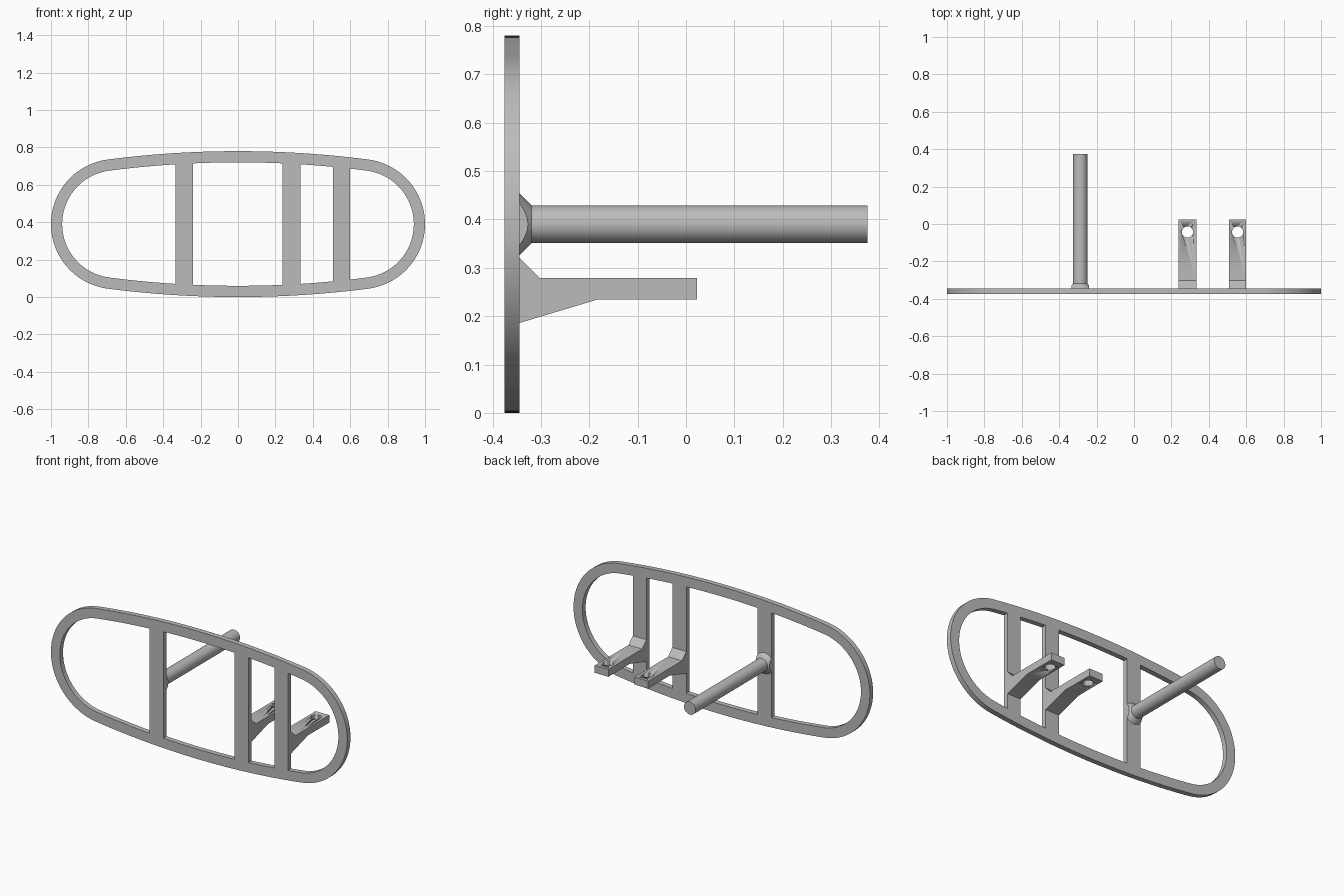
import bpy, bmesh
from math import sin, cos, asin, pi, radians, sqrt
from mathutils import Matrix, Vector

if "Cube" in bpy.data.objects:
    bpy.data.objects.remove(bpy.data.objects["Cube"])

GREY = (0.5, 0.5, 0.5, 1)
metal = bpy.data.materials.new("plain_grey")
metal.use_nodes = True
metal.diffuse_color = GREY
metal.node_tree.nodes["Principled BSDF"].inputs["Base Color"].default_value = GREY

MID_Z = 0.39               # height of the frame's centre line
FRONT, BACK = -0.375, -0.344
END_R, LONG_R = 0.348, 5.44  # end arc and long arc radii
END_X = 1 - END_R
LONG_Z = 2 * MID_Z - LONG_R  # centre height of the upper long arc
RIM = 0.06
TILT = asin(END_X / (LONG_R - END_R))  # where the two arcs meet
BARS = {"left_inner_bar": (0.286, 0.047), "left_outer_bar": (0.554, 0.046),
        "right_bar": (-0.288, 0.047)}


def finish(bm, name):
    bmesh.ops.recalc_face_normals(bm, faces=bm.faces)
    mesh = bpy.data.meshes.new(name)
    bm.to_mesh(mesh)
    bm.free()
    obj = bpy.data.objects.new(name, mesh)
    bpy.context.collection.objects.link(obj)
    mesh.materials.append(metal)
    bpy.ops.object.select_all(action='DESELECT')
    obj.select_set(True)
    bpy.context.view_layer.objects.active = obj
    bpy.ops.object.shade_smooth_by_angle(angle=radians(25))
    return obj


def prism(name, points, offset):
    """Extrude a closed outline along an offset vector."""
    bm = bmesh.new()
    face = bm.faces.new([bm.verts.new(p) for p in points])
    new = bmesh.ops.extrude_face_region(bm, geom=[face])["geom"]
    bmesh.ops.translate(bm, vec=offset,
                        verts=[v for v in new if isinstance(v, bmesh.types.BMVert)])
    return finish(bm, name)


def cylinder(bm, x, y0, y1, r0, r1):
    """Round bar or cone lying along y."""
    place = Matrix.Translation((x, (y0 + y1) / 2, MID_Z)) @ Matrix.Rotation(-pi / 2, 4, 'X')
    bmesh.ops.create_cone(bm, cap_ends=True, segments=64, radius1=r0, radius2=r1,
                          depth=y1 - y0, matrix=place)


def outline(inset):
    """Rounded frame outline of four tangent arcs, shrunk by inset."""
    quarter = []
    for i in range(16):
        a = TILT * i / 16
        quarter.append(((LONG_R - inset) * sin(a),
                        LONG_Z - MID_Z + (LONG_R - inset) * cos(a)))
    for i in range(25):
        a = TILT + (pi / 2 - TILT) * i / 24
        quarter.append((END_X + (END_R - inset) * sin(a), (END_R - inset) * cos(a)))
    half = quarter + [(x, -z) for x, z in quarter[-2::-1]]
    return half + [(-x, z) for x, z in half[-2:0:-1]]


# Rounded frame
bm = bmesh.new()
loops = [[bm.verts.new((x, y, MID_Z + z)) for x, z in outline(inset)]
         for inset, y in ((0, FRONT), (0, BACK), (RIM, BACK), (RIM, FRONT))]
for k in range(4):
    a, b = loops[k], loops[(k + 1) % 4]
    for i in range(len(a)):
        bm.faces.new((a[i - 1], a[i], b[i], b[i - 1]))
finish(bm, "frame")

# Upright bars, ends following the frame's inner arcs
for name, (cx, half) in BARS.items():
    top = []
    for i in range(5):
        x = cx - half + half * i / 2
        top.append((x, LONG_Z + sqrt((LONG_R - RIM) ** 2 - x * x)))
    points = [(x, FRONT, z) for x, z in top]
    points += [(x, FRONT, 2 * MID_Z - z) for x, z in reversed(top)]
    prism(name, points, (0, BACK - FRONT, 0))

# Long peg
peg_x, bar_half = BARS["right_bar"]
bm = bmesh.new()
cylinder(bm, peg_x, BACK, 0.375, 0.039, 0.039)
finish(bm, "peg")

# Conical collar at the peg's base, trimmed to the bar's width
bm = bmesh.new()
cylinder(bm, peg_x, BACK, -0.319, 0.064, 0.039)
for side in (-1, 1):
    bmesh.ops.bisect_plane(bm, geom=bm.verts[:] + bm.edges[:] + bm.faces[:],
                           plane_co=(peg_x + side * bar_half, 0, 0),
                           plane_no=Vector((side, 0, 0)), clear_outer=True)
    bmesh.ops.holes_fill(bm, edges=[e for e in bm.edges if e.is_boundary], sides=0)
finish(bm, "peg_collar")

# Shelf brackets with a bolt hole near the tip
PROFILE = [(BACK, 0.32), (-0.303, 0.279), (0.023, 0.279),
           (0.023, 0.234), (-0.184, 0.234), (BACK, 0.186)]
for bar in ("left_inner_bar", "left_outer_bar"):
    cx, half = BARS[bar]
    bracket = prism(bar.replace("bar", "bracket"),
                    [(cx - half, y, z) for y, z in PROFILE], (2 * half, 0, 0))
    bm = bmesh.new()
    bmesh.ops.create_cone(bm, cap_ends=True, segments=40, radius1=0.03, radius2=0.03,
                          depth=0.2, matrix=Matrix.Translation((cx, -0.043, 0.256)))
    cutter = finish(bm, "hole_cutter")
    cutter.hide_render = True
    cut = bracket.modifiers.new("bolt_hole", 'BOOLEAN')
    cut.operation = 'DIFFERENCE'
    cut.solver = 'EXACT'
    cut.object = cutter
    bpy.context.view_layer.objects.active = bracket
    bpy.ops.object.modifier_apply(modifier=cut.name)
    bpy.data.objects.remove(cutter)
